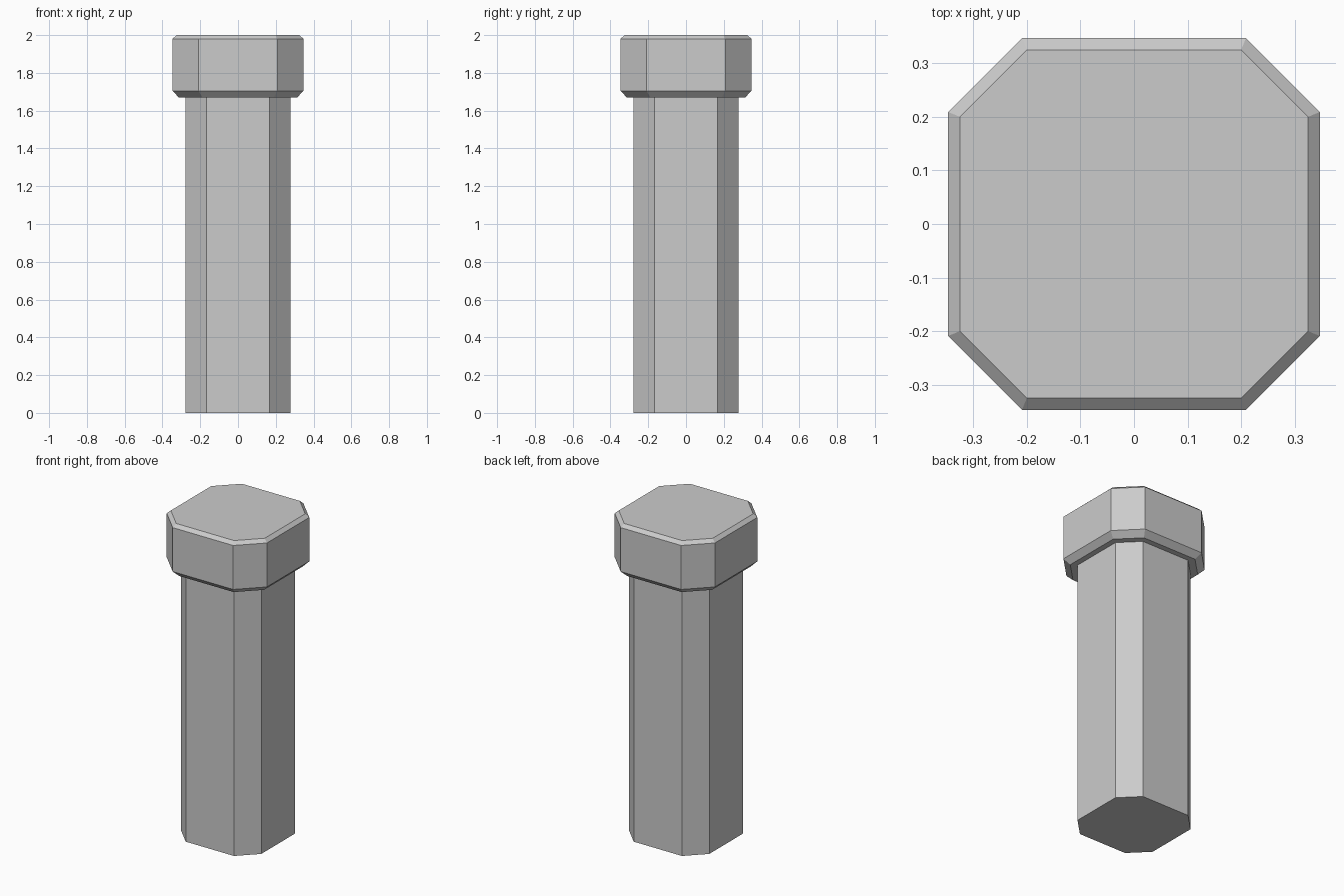
import bpy, bmesh

if "Cube" in bpy.data.objects:
    bpy.data.objects.remove(bpy.data.objects["Cube"])


def octagon(half, corner, z):
    """Square outline with its four corners cut, at height z."""
    h, c = half, corner
    return [(c, -h, z), (h, -c, z), (h, c, z), (c, h, z),
            (-c, h, z), (-h, c, z), (-h, -c, z), (-c, -h, z)]


def loft(name, sections, cap_bottom=False, cap_top=False):
    """Skin a stack of octagons (half width, corner, z) from bottom to top."""
    bm = bmesh.new()
    rings = [[bm.verts.new(p) for p in octagon(*s)] for s in sections]
    for low, high in zip(rings, rings[1:]):
        for i in range(8):
            j = (i + 1) % 8
            bm.faces.new((low[i], low[j], high[j], high[i]))
    if cap_bottom:
        bm.faces.new(rings[0][::-1])
    if cap_top:
        bm.faces.new(rings[-1])
    mesh = bpy.data.meshes.new(name)
    bm.to_mesh(mesh)
    bm.free()
    obj = bpy.data.objects.new(name, mesh)
    bpy.context.collection.objects.link(obj)
    return obj


SHAFT = (0.278, 0.167)

# Straight eight-sided shaft, its open top hidden by the head
loft("shaft", [(*SHAFT, 0), (*SHAFT, 1.67)], cap_bottom=True)

# Wider head: flat underside, lower bevel, sides, upper bevel and top
loft("head", [
    (*SHAFT, 1.67),
    (0.313, 0.189, 1.67),
    (0.347, 0.209, 1.705),
    (0.347, 0.209, 1.98),
    (0.325, 0.2, 2.0),
], cap_top=True)
